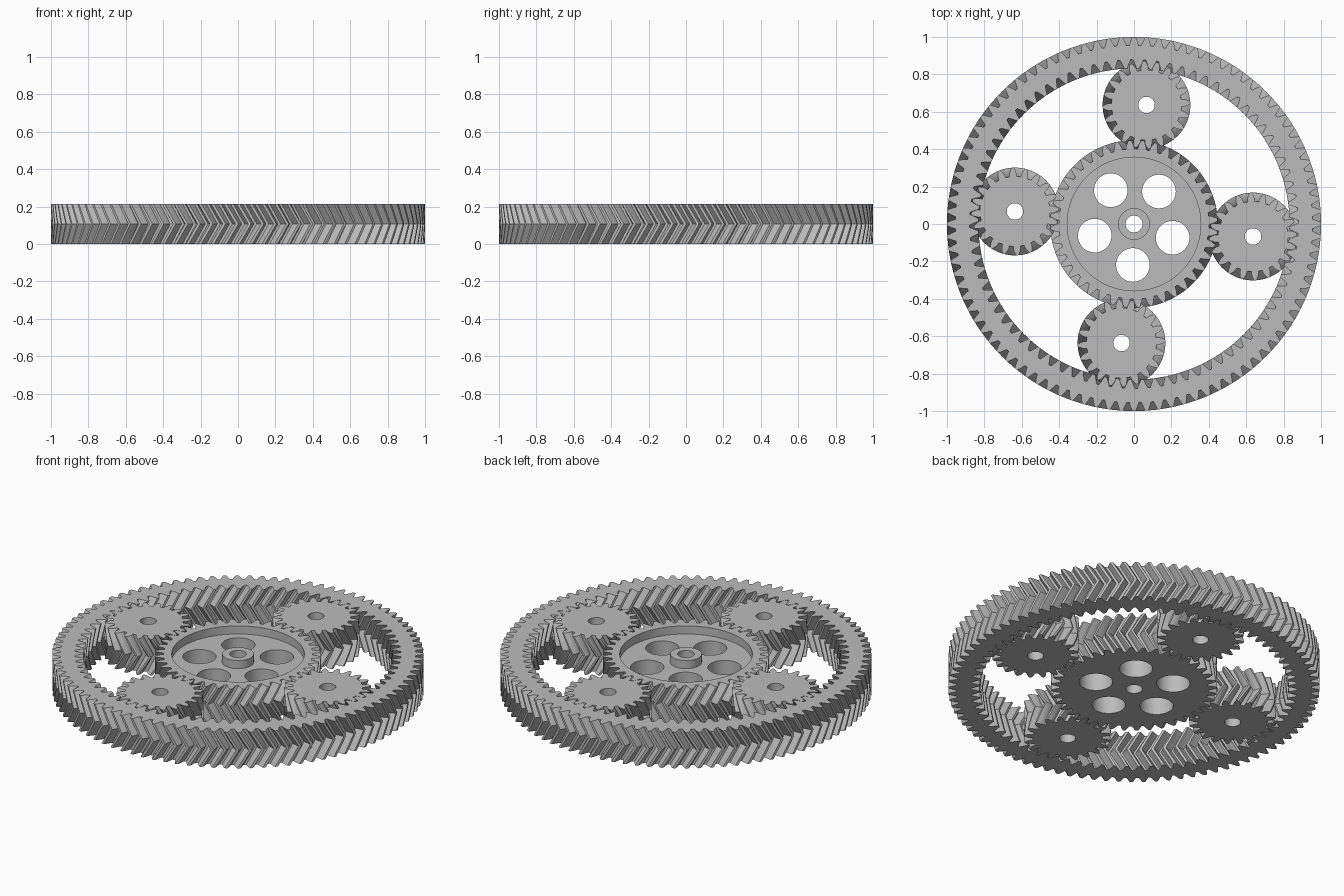
import bpy, bmesh, math
from math import cos, sin, pi, radians

if "Cube" in bpy.data.objects:
    bpy.data.objects.remove(bpy.data.objects["Cube"], do_unlink=True)

MODULE = 0.02133
HEIGHT = 0.214
SHIFT = HEIGHT / 2 * math.tan(radians(30))   # tooth offset at mid height
PRESSURE = radians(22.8)
STEPS = 4                                    # slices per half height
PLANET_START = radians(-6)

metal = bpy.data.materials.new("grey_metal")
metal.use_nodes = True
GREY = (0.5, 0.5, 0.5, 1)
metal.diffuse_color = GREY
metal.node_tree.nodes["Principled BSDF"].inputs["Base Color"].default_value = GREY


def involute(base, r):
    a = math.acos(min(1, base / r))
    return math.tan(a) - a


def gear_profile(teeth, root, tip, phase=0, play=0.04):
    """Closed polar outline (radius, angle) with a tooth centred on phase."""
    pitch = MODULE * teeth / 2
    base = pitch * cos(PRESSURE)
    flank = []
    for i in range(5):
        r = root + (tip - root) * i / 4
        half = pi / (2 * teeth) * (1 - play) + involute(base, pitch) - involute(base, r)
        flank.append((r, half))
    points = []
    for t in range(teeth):
        mid = phase + 2 * pi * t / teeth
        points += [(r, mid - h) for r, h in flank]
        points += [(r, mid + h) for r, h in reversed(flank)]
    return points


def circle(bm, radius, z, centre=(0, 0), sides=48):
    return [bm.verts.new((centre[0] + radius * cos(2 * pi * i / sides),
                          centre[1] + radius * sin(2 * pi * i / sides), z))
            for i in range(sides)]


def bridge(bm, low, high):
    n = len(low)
    for i in range(n):
        j = (i + 1) % n
        bm.faces.new((low[i], low[j], high[j], high[i]))


def cap(bm, *loops):
    """Fill a flat region bounded by an outer loop and any hole loops."""
    edges = []
    for loop in loops:
        for a, b in zip(loop, loop[1:] + loop[:1]):
            edges.append(bm.edges.get((a, b)) or bm.edges.new((a, b)))
    bmesh.ops.triangle_fill(bm, edges=edges, use_beauty=True, normal=(0, 0, 1))


def herringbone(bm, profile, turn):
    """Sweep a profile up, twisting by turn to mid height and back."""
    levels = []
    for k in range(2 * STEPS + 1):
        twist = turn * (1 - abs(k / STEPS - 1))
        z = HEIGHT * k / (2 * STEPS)
        levels.append([bm.verts.new((r * cos(a + twist), r * sin(a + twist), z))
                       for r, a in profile])
    for low, high in zip(levels, levels[1:]):
        bridge(bm, low, high)
    return levels[0], levels[-1]


def hole(bm, radius, top, centre=(0, 0)):
    low, high = circle(bm, radius, 0, centre), circle(bm, radius, top, centre)
    bridge(bm, low, high)
    return low, high


def finish(bm, name, location=(0, 0, 0)):
    bmesh.ops.recalc_face_normals(bm, faces=bm.faces)
    mesh = bpy.data.meshes.new(name)
    bm.to_mesh(mesh)
    bm.free()
    mesh.materials.append(metal)
    obj = bpy.data.objects.new(name, mesh)
    bpy.context.collection.objects.link(obj)
    obj.location = location
    bpy.ops.object.select_all(action='DESELECT')
    obj.select_set(True)
    bpy.context.view_layer.objects.active = obj
    bpy.ops.object.shade_smooth_by_angle(angle=radians(25))


def pitch_radius(teeth):
    return MODULE * teeth / 2


def outer_profile(teeth, phase):
    p = pitch_radius(teeth)
    return gear_profile(teeth, p - 1.2 * MODULE, p + MODULE, phase)


SUN, PLANET, RING, RIM = 40, 20, 80, 92

# Sun gear: dished top, hub, bore and five lightening holes
bm = bmesh.new()
low, high = herringbone(bm, outer_profile(SUN, PLANET_START), -SHIFT / pitch_radius(SUN))
FLOOR = HEIGHT - 0.048
bore_low, bore_high = hole(bm, 0.045, HEIGHT)
holes = []
for k in range(5):
    a = radians(52.5 + 72 * k)
    holes.append(hole(bm, 0.09, FLOOR, (0.219 * cos(a), 0.219 * sin(a))))
dish_low, dish_high = circle(bm, 0.357, FLOOR, sides=96), circle(bm, 0.357, HEIGHT, sides=96)
hub_low, hub_high = circle(bm, 0.085, FLOOR), circle(bm, 0.085, HEIGHT)
bridge(bm, dish_low, dish_high)
bridge(bm, hub_low, hub_high)
cap(bm, low, bore_low, *[h[0] for h in holes])
cap(bm, dish_low, hub_low, *[h[1] for h in holes])
cap(bm, high, dish_high)
cap(bm, hub_high, bore_high)
finish(bm, "sun_gear")

# Four planet gears
orbit = pitch_radius(SUN + PLANET)
for k in range(4):
    a = PLANET_START + k * pi / 2
    bm = bmesh.new()
    low, high = herringbone(bm, outer_profile(PLANET, a + pi / PLANET),
                            SHIFT / pitch_radius(PLANET))
    bore_low, bore_high = hole(bm, 0.044, HEIGHT)
    cap(bm, low, bore_low)
    cap(bm, high, bore_high)
    finish(bm, f"planet_gear_{k + 1}", (orbit * cos(a), orbit * sin(a), 0))

# Ring gear: teeth inside and outside
bm = bmesh.new()
p = pitch_radius(RING)
inner = gear_profile(RING, p - MODULE, p + 1.2 * MODULE, PLANET_START + pi / RING, -0.04)
inner_low, inner_high = herringbone(bm, inner, SHIFT / p)
p = pitch_radius(RIM)
outer = gear_profile(RIM, p - 1.2 * MODULE, 1.0, pi / 2)
low, high = herringbone(bm, outer, SHIFT / p)
cap(bm, low, inner_low)
cap(bm, high, inner_high)
finish(bm, "ring_gear")
